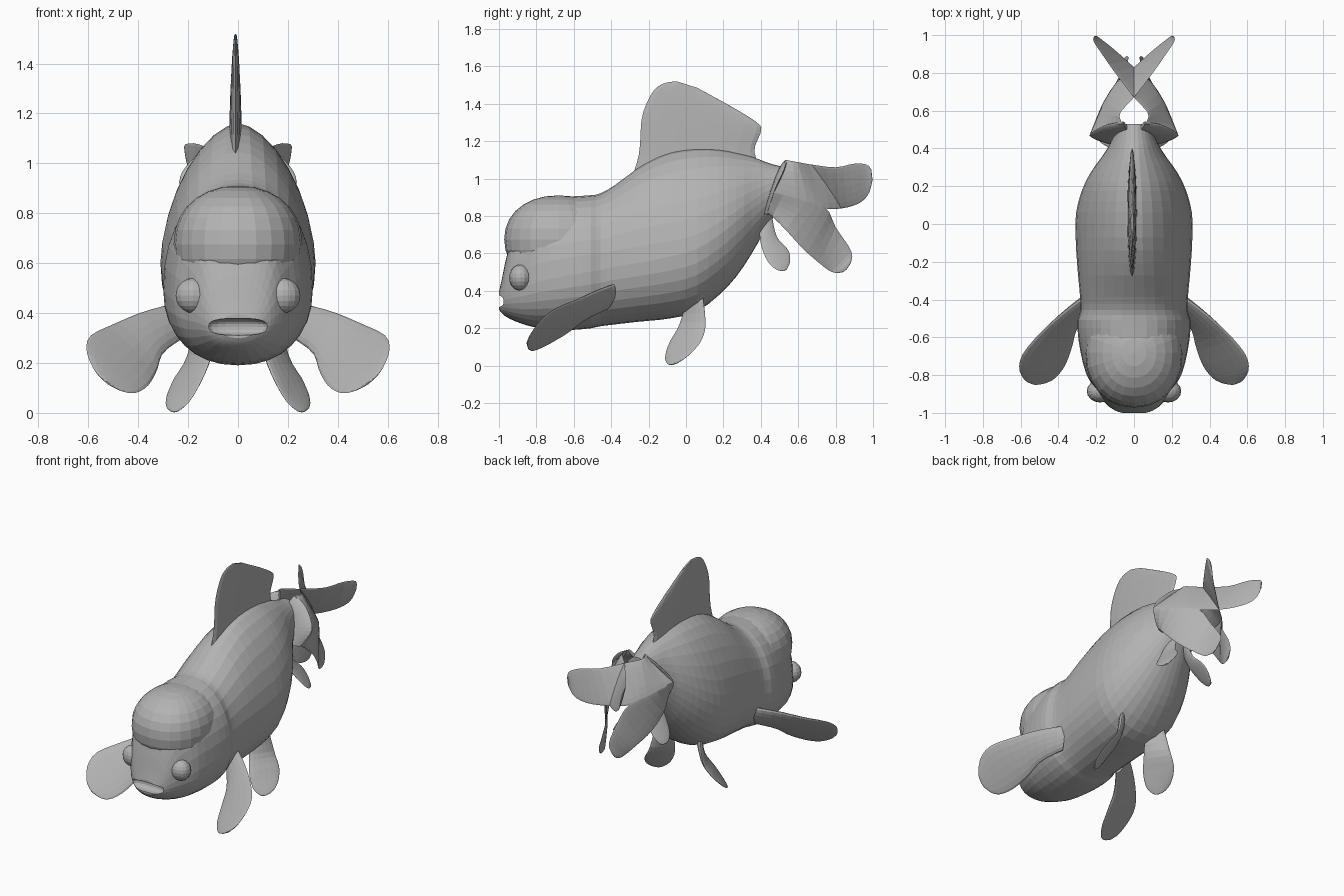
import bpy, bmesh
from math import sin, cos, pi, copysign
from mathutils import Vector

cube = bpy.data.objects.get("Cube")
if cube:
    bpy.data.objects.remove(cube)

GREY = (0.45, 0.45, 0.45, 1)
grey = bpy.data.materials.new("plain grey")
grey.use_nodes = True
grey.diffuse_color = GREY
grey.node_tree.nodes["Principled BSDF"].inputs["Base Color"].default_value = GREY


def finish(name, bm, mirror=False):
    bmesh.ops.recalc_face_normals(bm, faces=bm.faces)
    mesh = bpy.data.meshes.new(name)
    bm.to_mesh(mesh)
    bm.free()
    mesh.materials.append(grey)
    obj = bpy.data.objects.new(name, mesh)
    bpy.context.collection.objects.link(obj)
    if mirror:
        mod = obj.modifiers.new("Mirror", 'MIRROR')
        mod.use_mirror_merge = False
    return obj


def sample(points, count):
    """Catmull-Rom curve through points of any dimension."""
    out = []
    last = len(points) - 1
    for k in range(count + 1):
        f = k / count * last
        i = min(int(f), last - 1)
        t = f - i
        p = [points[max(0, min(last, i + d))] for d in (-1, 0, 1, 2)]
        out.append([0.5 * (2 * b + (c - a) * t + (2 * a - 5 * b + 4 * c - d) * t * t
                           + (3 * b - a - 3 * c + d) * t ** 3) for a, b, c, d in zip(*p)])
    return out


def skin(bm, rows):
    n = len(rows[0])
    for a, b in zip(rows, rows[1:]):
        for j in range(n):
            k = (j + 1) % n
            bm.faces.new((a[j], a[k], b[k], b[j]))
    bm.faces.new(rows[0])
    bm.faces.new(rows[-1])


def power(v, n):
    return copysign(abs(v) ** (2 / n), v)


def blade(name, edge_a, edge_b, root=0.015, tip=0.004, mirror=True, rows=16, cols=8):
    """Thin fin with a lens section, spanning two edge curves."""
    A = [Vector(p) for p in sample(edge_a, rows)]
    B = [Vector(p) for p in sample(edge_b, rows)]
    bm = bmesh.new()
    rings = []
    for i, (a, b) in enumerate(zip(A, B)):
        lo, hi = max(0, i - 1), min(rows, i + 1)
        normal = (b - a).cross((A[hi] + B[hi]) - (A[lo] + B[lo])).normalized()
        thick = root + (tip - root) * i / rows
        ring = []
        for j in range(2 * cols):
            ang = pi * j / cols
            s = 0.5 - 0.5 * cos(ang)
            ring.append(bm.verts.new(a.lerp(b, s) + normal * thick * sin(ang)))
        rings.append(ring)
    skin(bm, rings)
    return finish(name, bm, mirror)


def ball(name, centre, radii, n=2.0, mirror=False, seg=20):
    bm = bmesh.new()
    bmesh.ops.create_uvsphere(bm, u_segments=seg, v_segments=seg // 2 + 2, radius=1)
    for v in bm.verts:
        v.co = Vector([c + r * power(x, n) for c, r, x in zip(centre, radii, v.co)])
    return finish(name, bm, mirror)


# Body sections: y, bottom, top, half width, widest height, upper squareness
sections = [
    (-1.00, .300, .395, .075, .35, 2.0),
    (-.985, .28, .46, .105, .36, 2.0),
    (-.96, .26, .58, .14, .38, 2.2),
    (-.92, .24, .72, .175, .40, 2.3),
    (-.86, .218, .80, .215, .42, 2.3),
    (-.78, .20, .86, .258, .45, 2.3),
    (-.64, .19, .90, .29, .48, 2.2),
    (-.52, .198, .91, .30, .50, 2.2),
    (-.46, .21, .92, .284, .51, 2.1),
    (-.38, .22, .965, .286, .53, 2.0),
    (-.25, .235, 1.06, .298, .55, 1.85),
    (-.10, .25, 1.135, .308, .58, 1.72),
    (.05, .285, 1.16, .308, .62, 1.68),
    (.18, .38, 1.155, .275, .70, 1.7),
    (.28, .49, 1.135, .225, .78, 1.7),
    (.37, .63, 1.11, .16, .85, 1.8),
    (.45, .77, 1.08, .115, .91, 2.0),
    (.53, .86, 1.06, .09, .95, 2.0),
]
bm = bmesh.new()
rings = []
for y, low, high, w, mid, n in sample(sections, 38):
    ring = []
    for j in range(32):
        c, s = cos(2 * pi * j / 32), sin(2 * pi * j / 32)
        m = n if s > 0 else 2.2
        z = mid + (high - mid if s > 0 else mid - low) * power(s, m)
        ring.append(bm.verts.new((w * power(c, m), y, z)))
    rings.append(ring)
skin(bm, rings)
body = finish("body", bm)

# Open mouth carved into the muzzle
cutter = ball("mouth_cutter", (0, -1.0, .345), (.125, .055, .034), n=2.6)
cutter.hide_render = True
cut = body.modifiers.new("Mouth", 'BOOLEAN')
cut.operation = 'DIFFERENCE'
cut.object = cutter
bpy.context.view_layer.objects.active = body
bpy.ops.object.modifier_apply(modifier=cut.name)
bpy.data.objects.remove(cutter)

# Swollen forehead and eyes
ball("forehead", (0, -.68, .675), (.258, .292, .235), n=2.15, seg=24)
ball("eyes", (.18, -.885, .47), (.07, .06, .07), mirror=True, seg=16)

# Dorsal fin
blade("dorsal_fin",
      [(-.01, -.29, 1.0), (-.01, -.25, 1.14), (-.01, -.235, 1.33),
       (-.01, -.18, 1.46), (-.01, -.12, 1.508), (-.01, -.05, 1.52)],
      [(-.01, .40, 1.05), (-.01, .365, 1.15), (-.01, .40, 1.25),
       (-.01, .385, 1.295), (-.01, .26, 1.375), (-.01, .06, 1.485)],
      root=.03, tip=.006, mirror=False)

# Paired lower fins
blade("pectoral_fins",
      [(.25, -.37, .44), (.38, -.47, .405), (.50, -.58, .355),
       (.59, -.69, .31), (.607, -.77, .25), (.575, -.83, .17), (.53, -.85, .125)],
      [(.22, -.43, .30), (.30, -.55, .24), (.325, -.64, .17),
       (.36, -.74, .11), (.41, -.81, .08), (.46, -.84, .085), (.51, -.85, .11)],
      root=.025)
blade("pelvic_fins",
      [(.09, 0, .34), (.11, -.035, .22), (.15, -.09, .12),
       (.195, -.112, .045), (.235, -.10, .01), (.255, -.085, .003)],
      [(.17, .09, .37), (.205, .105, .22), (.26, .08, .13),
       (.288, .02, .06), (.285, -.035, .02), (.265, -.07, .004)], root=.02)
blade("anal_fins",
      [(.06, .39, .76), (.12, .40, .65), (.18, .435, .56),
       (.20, .48, .515), (.19, .52, .505)],
      [(.03, .46, .80), (.07, .485, .69), (.10, .545, .62),
       (.14, .557, .56), (.175, .54, .515)], root=.015)

# Twin tail: flared rim, upper lobes that cross, and lower lobes
blade("tail_rim",
      [(.03, .50, 1.04), (.085, .48, 1.0), (.095, .45, .91), (.07, .42, .81)],
      [(.06, .54, 1.10), (.16, .52, 1.04), (.235, .47, .93), (.17, .44, .81)],
      root=.012, tip=.01)
blade("upper_tail_lobes",
      [(.06, .53, 1.10), (.075, .585, 1.09), (.0, .67, 1.075),
       (-.10, .80, 1.06), (-.17, .90, 1.08), (-.213, .965, 1.075), (-.212, .99, 1.05)],
      [(.235, .47, .92), (.165, .63, .88), (.10, .74, .84),
       (.0, .83, .84), (-.10, .92, .865), (-.17, .975, .915), (-.20, .997, .99)],
      root=.01)
blade("lower_tail_lobes",
      [(.235, .47, .93), (.165, .63, .89), (.09, .75, .84),
       (.045, .80, .74), (.03, .88, .62), (.045, .885, .56), (.055, .86, .515)],
      [(.17, .435, .82), (.20, .52, .74), (.17, .62, .63),
       (.115, .71, .55), (.08, .77, .505), (.07, .81, .495), (.06, .84, .50)],
      root=.01)
